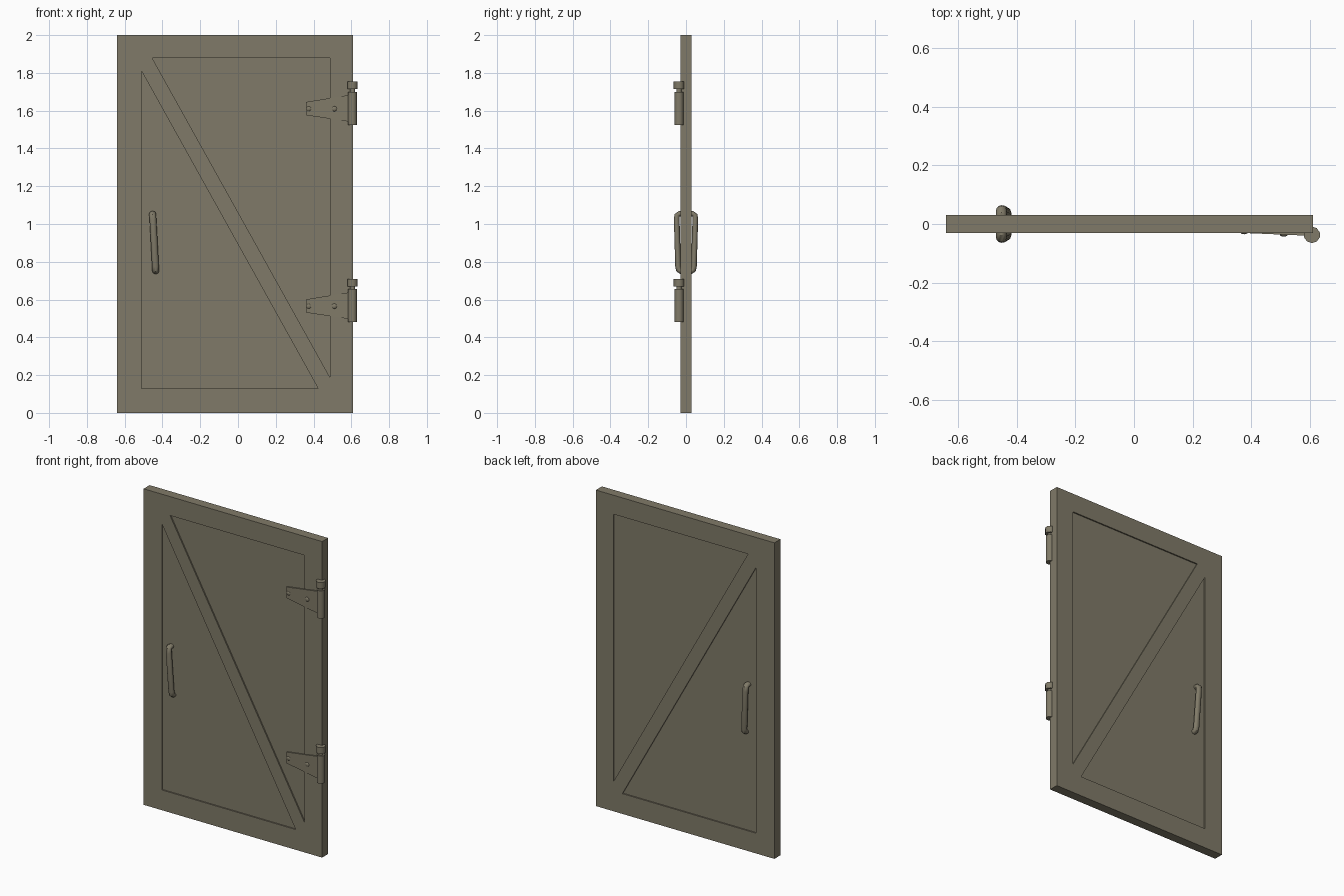
import bpy, bmesh, math
from mathutils import Vector

if "Cube" in bpy.data.objects:
    bpy.data.objects.remove(bpy.data.objects["Cube"], do_unlink=True)

paint = bpy.data.materials.new("olive_grey")
paint.use_nodes = True
COLOR = (0.216, 0.195, 0.138, 1)
paint.diffuse_color = COLOR
paint.node_tree.nodes["Principled BSDF"].inputs["Base Color"].default_value = COLOR


def add_object(name, bm):
    bmesh.ops.recalc_face_normals(bm, faces=bm.faces)
    mesh = bpy.data.meshes.new(name)
    bm.to_mesh(mesh)
    bm.free()
    mesh.materials.append(paint)
    obj = bpy.data.objects.new(name, mesh)
    bpy.context.collection.objects.link(obj)
    return obj


def prism(name, outline, y_front, y_back):
    """Extrude an (x, z) outline along y."""
    bm = bmesh.new()
    face = bm.faces.new([bm.verts.new((x, y_front, z)) for x, z in outline])
    ext = bmesh.ops.extrude_face_region(bm, geom=[face])
    moved = [v for v in ext["geom"] if isinstance(v, bmesh.types.BMVert)]
    bmesh.ops.translate(bm, verts=moved, vec=(0, y_back - y_front, 0))
    return add_object(name, bm)


def smooth(obj):
    bpy.ops.object.select_all(action="DESELECT")
    obj.select_set(True)
    bpy.context.view_layer.objects.active = obj
    bpy.ops.object.shade_smooth_by_angle(angle=math.radians(40))


# Door slab with two triangular panels sunk into both faces
HALF = 0.03
SINK = 0.008
slab = prism("door_slab", [(-0.64, 0), (0.61, 0), (0.61, 2), (-0.64, 2)], -HALF, HALF)
panels = {
    "lower": [(-0.512, 0.128), (0.425, 0.128), (-0.512, 1.812)],
    "upper": [(0.487, 1.88), (-0.455, 1.88), (0.487, 0.188)],
}
for label, tri in panels.items():
    for side in (-1, 1):
        cutter = prism(label + "_panel_cutter", tri, side * (HALF - SINK), side * 0.1)
        cutter.hide_render = True
        cutter.hide_viewport = True
        cut = slab.modifiers.new("panel_recess", "BOOLEAN")
        cut.operation = "DIFFERENCE"
        cut.solver = "EXACT"
        cut.object = cutter

# Strap hinges: tilted leaf, knuckle, neck, cap and two screws
PIN_X, PIN_Y = 0.606, -0.037


def cylinder(name, radius, low, high):
    bm = bmesh.new()
    bmesh.ops.create_cone(bm, cap_ends=True, segments=10, radius1=radius,
                          radius2=radius, depth=high - low)
    bmesh.ops.translate(bm, verts=bm.verts, vec=(PIN_X, PIN_Y, (low + high) / 2))
    smooth(add_object(name, bm))


for label, z in (("lower", 0.565), ("upper", 1.61)):
    cylinder(label + "_hinge_knuckle", 0.024, z - 0.085, z + 0.09)
    cylinder(label + "_hinge_neck", 0.014, z + 0.08, z + 0.11)
    cylinder(label + "_hinge_cap", 0.028, z + 0.105, z + 0.145)

    leaf = prism(label + "_hinge_leaf",
                 [(0.36, z - 0.034), (0.595, z - 0.069),
                  (0.595, z + 0.074), (0.36, z + 0.036)], -0.03, -0.022)
    for v in leaf.data.vertices:
        v.co.y -= 0.01 * (v.co.x - 0.36) / 0.235

    for i, (x, y) in enumerate(((0.375, -0.028), (0.51, -0.036))):
        bm = bmesh.new()
        bmesh.ops.create_uvsphere(bm, u_segments=10, v_segments=6, radius=0.014)
        bmesh.ops.scale(bm, verts=bm.verts, vec=(1, 0.5, 1))
        bmesh.ops.translate(bm, verts=bm.verts, vec=(x, y, z))
        smooth(add_object(f"{label}_hinge_screw_{i + 1}", bm))


# Pull handles: a swept round bar bent in to the door at both ends
def handle(name, side):
    path = [Vector((x, side * y, z)) for x, y, z in (
        (-0.452, 0.01, 1.052), (-0.452, 0.036, 1.054), (-0.452, 0.047, 1.046),
        (-0.450, 0.049, 1.02), (-0.437, 0.042, 0.775),
        (-0.436, 0.038, 0.756), (-0.436, 0.028, 0.75), (-0.436, 0.01, 0.75))]
    bm = bmesh.new()
    rings = []
    for i, p in enumerate(path):
        along = (path[min(i + 1, len(path) - 1)] - path[max(i - 1, 0)]).normalized()
        across = Vector((1, 0, 0))
        across = (across - along * across.dot(along)).normalized()
        other = along.cross(across)
        ring = []
        for k in range(12):
            a = math.tau * k / 12
            ring.append(bm.verts.new(p + across * math.cos(a) * 0.018
                                     + other * math.sin(a) * 0.015))
        rings.append(ring)
    for a, b in zip(rings, rings[1:]):
        for k in range(12):
            n = (k + 1) % 12
            bm.faces.new((a[k], a[n], b[n], b[k]))
    bm.faces.new(rings[0])
    bm.faces.new(rings[-1])
    smooth(add_object(name, bm))


handle("front_handle", -1)
handle("back_handle", 1)
